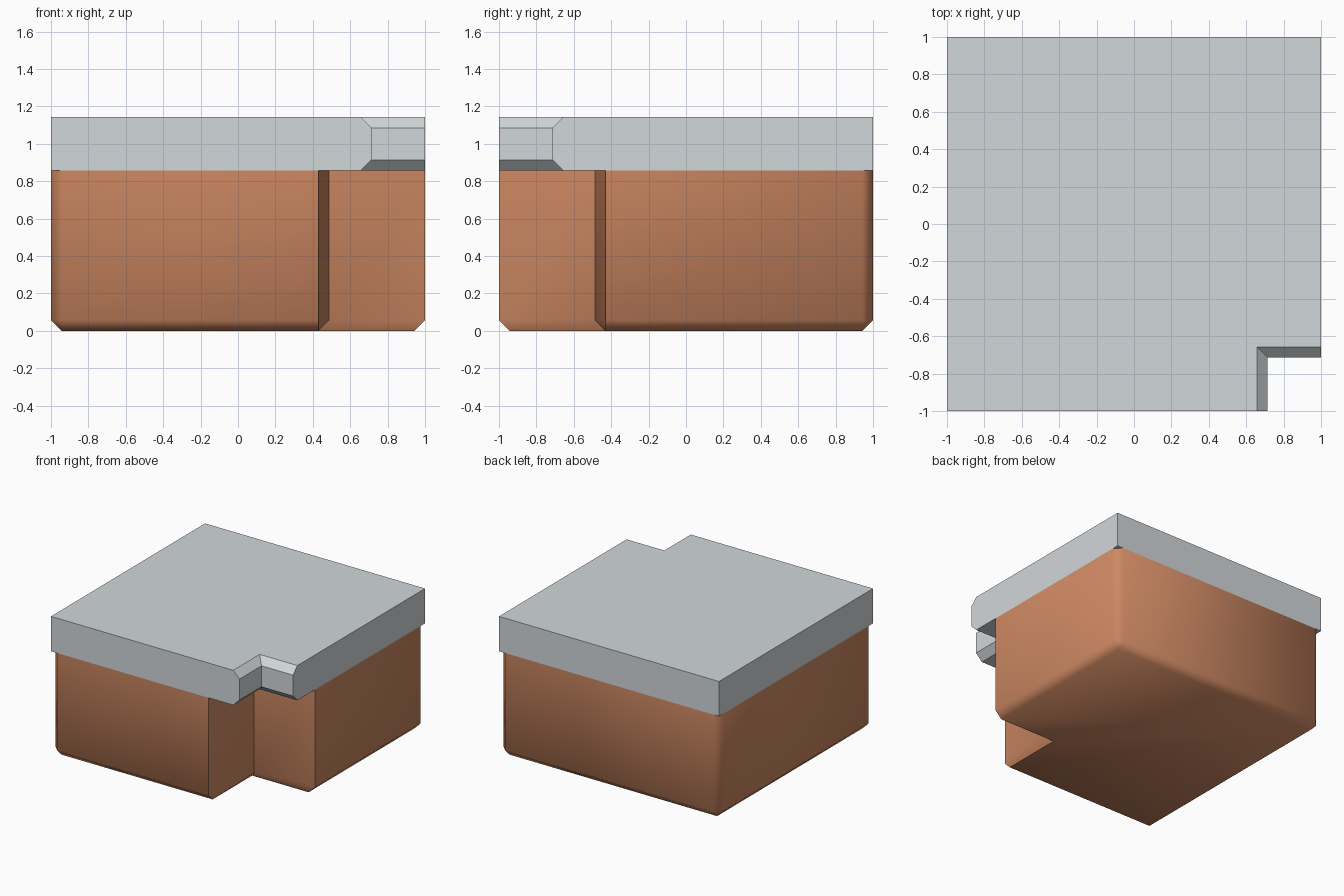
import bpy, bmesh, math

if "Cube" in bpy.data.objects:
    bpy.data.objects.remove(bpy.data.objects["Cube"])

C = 0.057                      # chamfer size shared by both parts
Z_SEAM, Z_TOP = 0.857, 1.143   # underside and top of the stone slab


def material(name, colour):
    m = bpy.data.materials.new(name)
    m.diffuse_color = (*colour, 1)
    m.use_nodes = True
    m.node_tree.nodes["Principled BSDF"].inputs["Base Color"].default_value = m.diffuse_color
    return m


def loft(name, rings, mat, cap_top=True):
    """Join (outline, z) rings with walls and cap the ends."""
    bm = bmesh.new()
    loops = [[bm.verts.new((x, y, z)) for x, y in pts] for pts, z in rings]
    n = len(loops[0])
    for low, high in zip(loops, loops[1:]):
        for i in range(n):
            j = (i + 1) % n
            bm.faces.new((low[i], low[j], high[j], high[i]))
    bm.faces.new(loops[0][::-1])
    if cap_top:
        bm.faces.new(loops[-1])
    bmesh.ops.remove_doubles(bm, verts=bm.verts, dist=0.0005)
    bmesh.ops.dissolve_limit(bm, angle_limit=0.01, verts=bm.verts, edges=bm.edges)
    bmesh.ops.recalc_face_normals(bm, faces=bm.faces)
    mesh = bpy.data.meshes.new(name)
    bm.to_mesh(mesh)
    bm.free()
    mesh.materials.append(mat)
    ob = bpy.data.objects.new(name, mesh)
    bpy.context.collection.objects.link(ob)
    return ob


def slab_outline(k):
    """Square with the front right corner notched at distance k."""
    return [(-1, -1), (k, -1), (k, -k), (1, -k), (1, 1), (-1, 1)]


def earth_outline(side, inner, cut):
    """Notched block; cut is the size of the three corner chamfers."""
    s, e, k = side, side - cut, 0.43
    return [(-e, -s), (k, -s), (inner, -inner), (s, -k),
            (s, e), (e, s), (-e, s), (-s, e), (-s, -e)]


stone = material("grey stone", (0.64, 0.68, 0.70))
earth = material("brown earth", (0.62, 0.25, 0.125))

# Stone slab: square outside, chamfered above and below along the notch
K = 0.714
loft("stone_slab", [(slab_outline(K - C), Z_SEAM),
                    (slab_outline(K), Z_SEAM + C),
                    (slab_outline(K), Z_TOP - C),
                    (slab_outline(K - C), Z_TOP)], stone)

# Earth block: chamfered base and corners, deeper notch with leaning walls
block = loft("earth_block", [(earth_outline(1 - C, 0.43, 0), 0),
                             (earth_outline(1, 0.486, C), C),
                             (earth_outline(1, 0.486, C), Z_SEAM)],
             earth, cap_top=False)
bpy.context.view_layer.objects.active = block
block.select_set(True)
bpy.ops.object.shade_smooth_by_angle(angle=math.radians(60))
